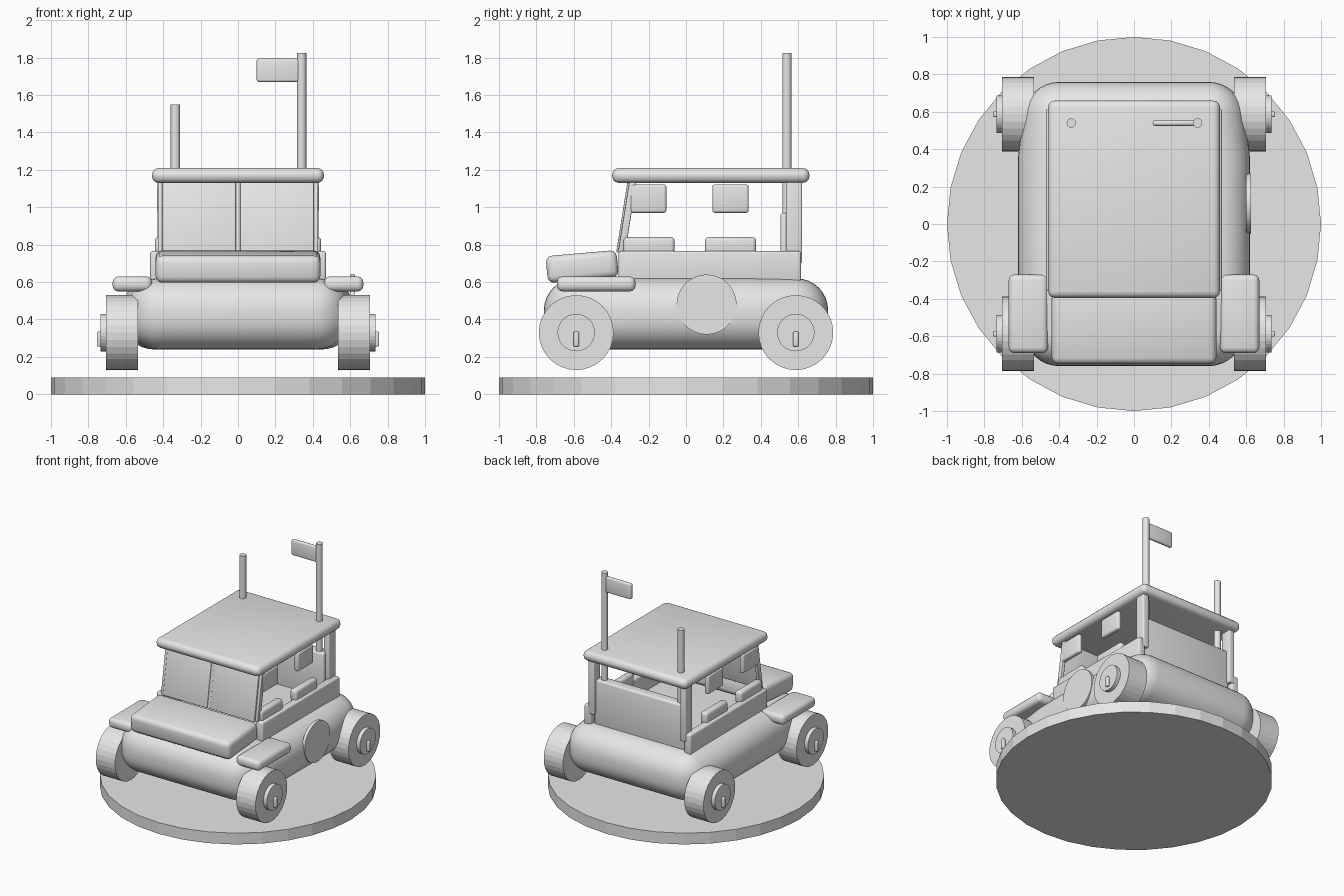
import bpy
import bmesh
import math
from mathutils import Matrix

cube = bpy.data.objects.get("Cube")
if cube:
    bpy.data.objects.remove(cube, do_unlink=True)

grey = bpy.data.materials.new("light grey")
grey.use_nodes = True
grey.diffuse_color = (0.8, 0.8, 0.8, 1)
grey.node_tree.nodes["Principled BSDF"].inputs["Base Color"].default_value = (0.8, 0.8, 0.8, 1)


def finish(name, bm, bevel=0.0, segments=3, smooth=True):
    mesh = bpy.data.meshes.new(name)
    bm.to_mesh(mesh)
    bm.free()
    mesh.materials.append(grey)
    obj = bpy.data.objects.new(name, mesh)
    bpy.context.collection.objects.link(obj)
    bpy.ops.object.select_all(action="DESELECT")
    obj.select_set(True)
    bpy.context.view_layer.objects.active = obj
    if bevel:
        mod = obj.modifiers.new("soft edges", "BEVEL")
        mod.width, mod.segments = bevel, segments
        mod.limit_method = "ANGLE"
        bpy.ops.object.modifier_apply(modifier=mod.name)
    if smooth:
        bpy.ops.object.shade_smooth_by_angle(angle=math.radians(35))
    return obj


def box(name, x, y, z, bevel=0.0, tilt=0.0):
    """Box from (low, high) ranges, tilted about its own x axis."""
    bm = bmesh.new()
    bmesh.ops.create_cube(bm, size=1)
    size = [b - a for a, b in (x, y, z)]
    centre = [(a + b) / 2 for a, b in (x, y, z)]
    bm.transform(Matrix.Translation(centre) @ Matrix.Rotation(math.radians(tilt), 4, "X")
                 @ Matrix.Diagonal((*size, 1)))
    return finish(name, bm, bevel)


def cylinder(name, radius, low, high, centre, axis="Z", sides=32, smooth=False):
    """Cylinder running from low to high along its axis."""
    bm = bmesh.new()
    bmesh.ops.create_cone(bm, cap_ends=True, segments=sides, radius1=radius,
                          radius2=radius, depth=high - low)
    middle = (low + high) / 2
    if axis == "X":
        place = Matrix.Translation((middle, *centre)) @ Matrix.Rotation(math.pi / 2, 4, "Y")
    else:
        place = Matrix.Translation((*centre, middle))
    bm.transform(place)
    return finish(name, bm, smooth=smooth)


def side_range(side, low, high):
    return tuple(sorted((side * low, side * high)))


# Display base
cylinder("base", 1.0, 0, 0.09, (0, 0))

# Rounded hull, slightly narrower at both ends
bm = bmesh.new()
outline = [(0.57, -0.76), (0.62, -0.36), (0.62, 0.36), (0.57, 0.76)]
outline += [(-x, y) for x, y in reversed(outline)]
bottom = bm.faces.new([bm.verts.new((x, y, 0.24)) for x, y in outline])
top = bmesh.ops.extrude_face_region(bm, geom=[bottom])["geom"]
bmesh.ops.translate(bm, vec=(0, 0, 0.38),
                    verts=[v for v in top if isinstance(v, bmesh.types.BMVert)])
bmesh.ops.recalc_face_normals(bm, faces=bm.faces)
finish("body", bm, 0.17, 8)

# Hood, roof and rear panel
box("hood", (-0.44, 0.44), (-0.745, -0.365), (0.61, 0.755), 0.035, 5)
box("roof", (-0.46, 0.46), (-0.395, 0.66), (1.13, 1.21), 0.036)
box("rear_panel", (-0.4, 0.4), (0.505, 0.59), (0.6, 0.97), 0.015)

# Split windshield with centre post
for name, x in (("windshield_right", (-0.405, -0.012)), ("windshield_left", (0.012, 0.405))):
    box(name, x, (-0.343, -0.313), (0.755, 1.14), 0.005, -9)
box("windshield_post", (-0.014, 0.014), (-0.338, -0.308), (0.755, 1.14), 0, -9)

for side, word in ((1, "left"), (-1, "right")):
    # Cabin sides and posts
    box(f"side_rail_{word}", side_range(side, 0.41, 0.47), (-0.36, 0.615), (0.6, 0.765), 0.012)
    box(f"rear_post_{word}", side_range(side, 0.38, 0.43), (0.535, 0.62), (0.7, 1.14), 0.008)
    box(f"front_post_{word}", side_range(side, 0.402, 0.428), (-0.333, -0.295), (0.755, 1.14), 0.005, -9)
    # Arm pads on the rails and panels hanging from the roof
    for place, y in (("front", -0.198), ("rear", 0.238)):
        box(f"arm_pad_{place}_{word}", side_range(side, 0.385, 0.445),
            (y - 0.137, y + 0.137), (0.74, 0.84), 0.02)
    for place, y in (("front", -0.202), ("rear", 0.238)):
        box(f"hanging_panel_{place}_{word}", side_range(side, 0.395, 0.433),
            (y - 0.097, y + 0.097), (0.97, 1.122), 0.014)
    # Fenders
    box(f"fender_{word}", side_range(side, 0.46, 0.67), (-0.69, -0.27), (0.55, 0.63), 0.03)
    # Wheels with hubs and pins
    for place, y in (("front", -0.587), ("rear", 0.587)):
        cylinder(f"wheel_{place}_{word}", 0.2, *side_range(side, 0.535, 0.705), (y, 0.33), "X")
        cylinder(f"hub_{place}_{word}", 0.1, *side_range(side, 0.7, 0.735), (y, 0.33), "X")
        box(f"pin_{place}_{word}", side_range(side, 0.73, 0.755),
            (y - 0.015, y + 0.015), (0.255, 0.335), 0.008)

# Round plate on the left flank
cylinder("side_plate", 0.16, 0.6, 0.625, (0.11, 0.48), "X", 48)

# Antenna, flagpole and flag
cylinder("antenna", 0.025, 0.9, 1.55, (-0.335, 0.54), sides=16, smooth=True)
cylinder("flagpole", 0.025, 0.9, 1.825, (0.34, 0.54), sides=16, smooth=True)
box("flag", (0.1, 0.33), (0.525, 0.555), (1.67, 1.795), 0.012)
